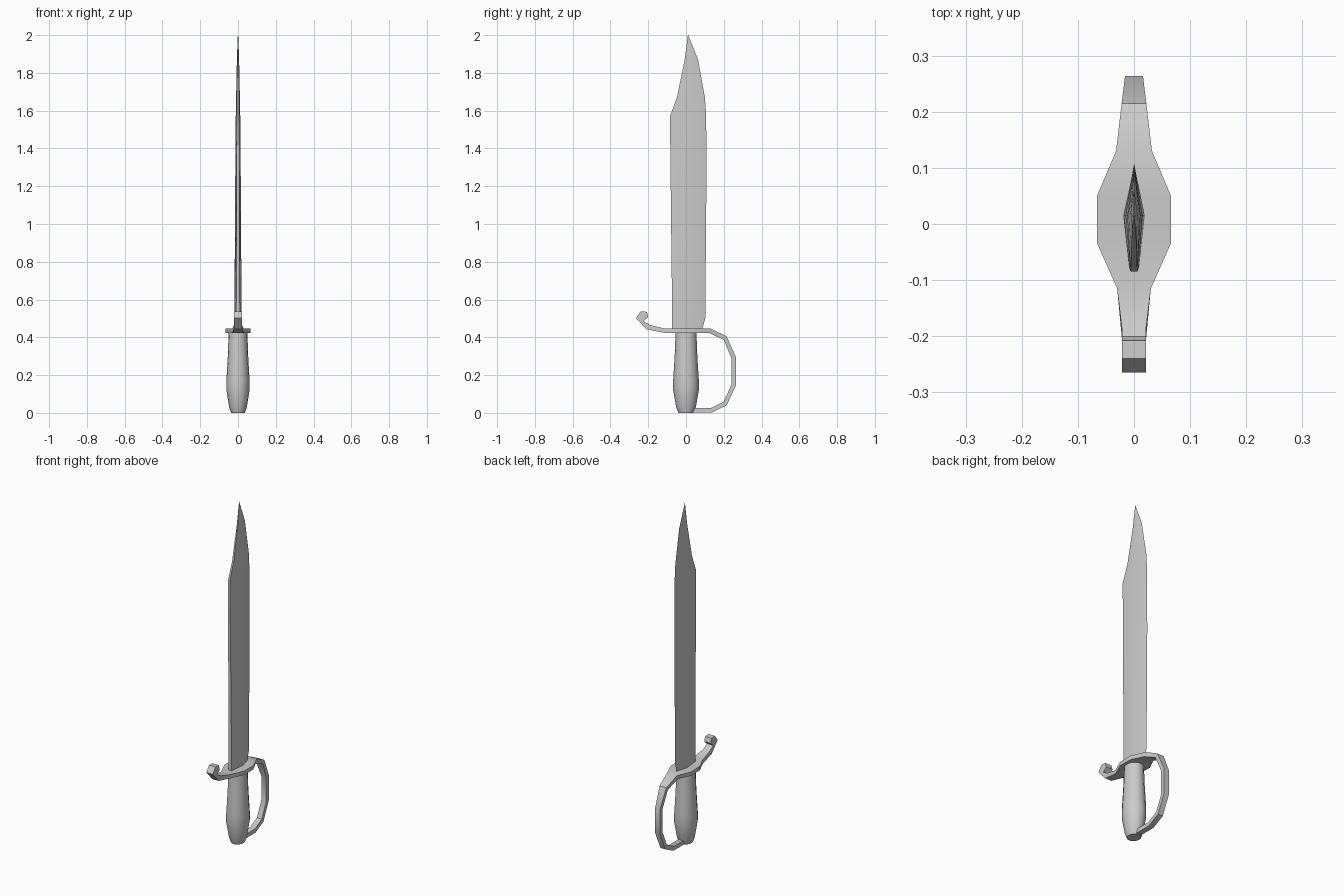
import bpy, bmesh, math

cube = bpy.data.objects.get("Cube")
if cube:
    bpy.data.objects.remove(cube)

STEEL = (0.6, 0.6, 0.6, 1)
steel = bpy.data.materials.new("grey_steel")
steel.use_nodes = True
steel.diffuse_color = STEEL
steel.node_tree.nodes["Principled BSDF"].inputs["Base Color"].default_value = STEEL


def loft(name, rings):
    """Skin a list of equal-length closed rings and cap both ends."""
    bm = bmesh.new()
    loops = [[bm.verts.new(p) for p in ring] for ring in rings]
    n = len(loops[0])
    for low, high in zip(loops, loops[1:]):
        for i in range(n):
            j = (i + 1) % n
            bm.faces.new((low[i], low[j], high[j], high[i]))
    bm.faces.new(loops[0][::-1])
    bm.faces.new(loops[-1])
    bmesh.ops.remove_doubles(bm, verts=bm.verts, dist=0.0005)
    bmesh.ops.recalc_face_normals(bm, faces=bm.faces)
    mesh = bpy.data.meshes.new(name)
    bm.to_mesh(mesh)
    bm.free()
    mesh.materials.append(steel)
    obj = bpy.data.objects.new(name, mesh)
    bpy.context.collection.objects.link(obj)
    bpy.ops.object.select_all(action="DESELECT")
    obj.select_set(True)
    bpy.context.view_layer.objects.active = obj
    bpy.ops.object.shade_smooth_by_angle(angle=math.radians(30))
    return obj


# Blade: flat spine at the front, ridge in the middle, sharp edge at the back
# (height, spine y, ridge y, edge y, half thickness at ridge)
blade = [
    (0.44, -0.073, 0.015, 0.085, 0.019),
    (0.50, -0.073, 0.015, 0.102, 0.019),
    (1.20, -0.081, 0.015, 0.108, 0.015),
    (1.57, -0.085, 0.015, 0.107, 0.012),
    (1.67, -0.048, 0.018, 0.100, 0.010),
    (1.87, -0.007, 0.020, 0.064, 0.006),
    (2.00, 0.010, 0.011, 0.012, 0.001),
]
loft("blade", [
    [(-t / 2, s, z), (t / 2, s, z), (t, r, z), (0, e, z), (-t, r, z)]
    for z, s, r, e, t in blade
])

# Grip: slightly flattened round handle, swelling towards the pommel
grip = [(0, 0.040), (0.03, 0.052), (0.12, 0.068), (0.17, 0.068),
        (0.30, 0.060), (0.43, 0.055)]
SIDES = 16
loft("grip", [
    [(0.9 * r * math.cos(math.tau * i / SIDES),
      r * math.sin(math.tau * i / SIDES), z) for i in range(SIDES)]
    for z, r in grip
])

# Guard: one strip from the curled tip, across the hilt, down the knuckle bow
# (inner/upper y, z, outer/lower y, z, half width)
guard = [
    (-0.222, 0.488, -0.200, 0.508, 0.021),
    (-0.223, 0.490, -0.208, 0.535, 0.021),
    (-0.225, 0.490, -0.240, 0.537, 0.021),
    (-0.222, 0.484, -0.265, 0.503, 0.021),
    (-0.190, 0.465, -0.210, 0.443, 0.021),
    (-0.115, 0.447, -0.115, 0.424, 0.030),
    (-0.034, 0.447, -0.034, 0.424, 0.066),
    (0.050, 0.447, 0.050, 0.424, 0.066),
    (0.130, 0.447, 0.120, 0.424, 0.032),
    (0.215, 0.405, 0.200, 0.387, 0.022),
    (0.264, 0.296, 0.240, 0.290, 0.016),
    (0.264, 0.145, 0.240, 0.148, 0.016),
    (0.215, 0.040, 0.200, 0.060, 0.016),
    (0.140, 0.003, 0.135, 0.027, 0.016),
    (0.030, 0.003, 0.030, 0.027, 0.016),
]
loft("guard", [
    [(-w, ya, za), (w, ya, za), (w, yb, zb), (-w, yb, zb)]
    for ya, za, yb, zb, w in guard
])
